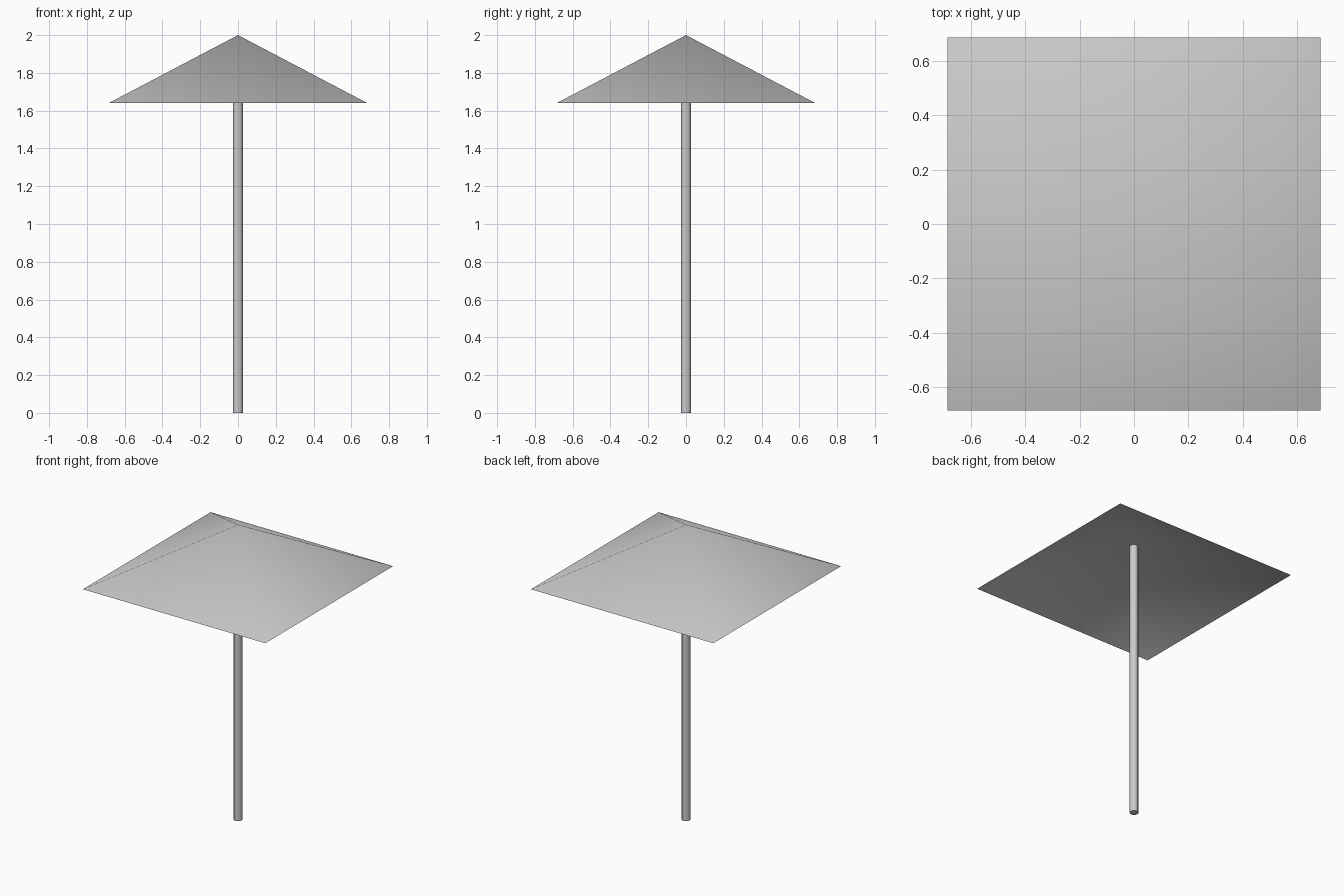
import bpy
import bmesh
import math
from mathutils import Matrix

cube = bpy.data.objects.get("Cube")
if cube:
    bpy.data.objects.remove(cube, do_unlink=True)

HALF_WIDTH = 0.685
RIM_Z, APEX_Z = 1.64, 2.0
POLE_RADIUS, POLE_TOP = 0.028, 1.89

grey = bpy.data.materials.new("plain grey")
grey.use_nodes = True
colour = (0.6, 0.6, 0.6, 1)
grey.diffuse_color = colour
grey.node_tree.nodes["Principled BSDF"].inputs["Base Color"].default_value = colour


def add_cone(name, sides, bottom_radius, top_radius, low, high, turn, capped):
    """Add a cone or cylinder standing between two heights."""
    bm = bmesh.new()
    place = Matrix.Translation((0, 0, (low + high) / 2)) @ Matrix.Rotation(turn, 4, "Z")
    bmesh.ops.create_cone(bm, cap_ends=capped, segments=sides, radius1=bottom_radius,
                          radius2=top_radius, depth=high - low, matrix=place)
    bmesh.ops.remove_doubles(bm, verts=bm.verts, dist=0.0001)
    mesh = bpy.data.meshes.new(name)
    bm.to_mesh(mesh)
    bm.free()
    mesh.materials.append(grey)
    obj = bpy.data.objects.new(name, mesh)
    bpy.context.collection.objects.link(obj)
    return obj


# Square canopy, open underneath and softly shaded across its ridges
canopy = add_cone("canopy", 4, HALF_WIDTH * math.sqrt(2), 0, RIM_Z, APEX_Z,
                  math.pi / 4, False)
canopy.data.shade_smooth()

# Slim pole reaching up inside the canopy
pole = add_cone("pole", 8, POLE_RADIUS, POLE_RADIUS, 0, POLE_TOP, math.pi / 8, True)
bpy.ops.object.select_all(action="DESELECT")
pole.select_set(True)
bpy.context.view_layer.objects.active = pole
bpy.ops.object.shade_smooth_by_angle(angle=math.radians(50))
